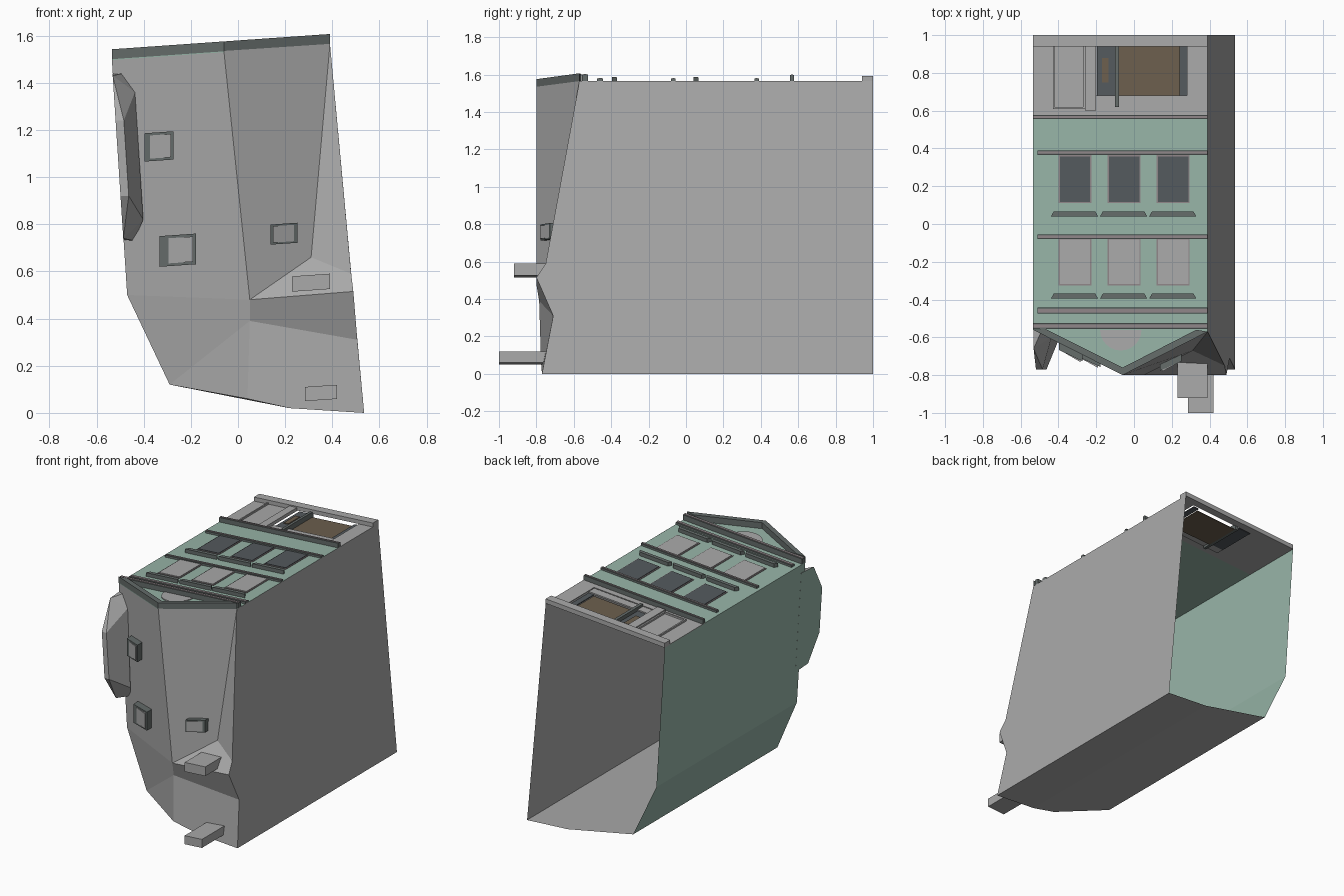
import bpy, bmesh, math

if "Cube" in bpy.data.objects:
    bpy.data.objects.remove(bpy.data.objects["Cube"])


def mat(name, r, g, b):
    m = bpy.data.materials.new(name)
    m.diffuse_color = (r, g, b, 1)
    m.use_nodes = True
    m.node_tree.nodes["Principled BSDF"].inputs["Base Color"].default_value = m.diffuse_color
    return m


GREY = mat("stone_grey", .40, .40, .40)
GREEN = mat("pale_green", .31, .46, .39)
SLATE = mat("slate_glass", .089, .102, .112)
TRIM = mat("dark_trim", .13, .15, .145)
BROWN = mat("shop_brown", .15, .114, .076)
MAUVE = mat("window_frame", .28, .24, .25)


def finish(name, bm, mats):
    bmesh.ops.recalc_face_normals(bm, faces=bm.faces)
    me = bpy.data.meshes.new(name)
    bm.to_mesh(me)
    bm.free()
    for m in mats:
        me.materials.append(m)
    ob = bpy.data.objects.new(name, me)
    bpy.context.collection.objects.link(ob)
    return ob


def zf(x):
    """Height of the tilted facade plane (the house lies on its back)."""
    return 1.5 + .07 * (x + .535)


def prism(name, pts, h0, h1, m, base=None):
    """Outline in x, y raised from h0 to h1 above the facade."""
    bm = bmesh.new()
    off = (lambda x: zf(x)) if base is None else (lambda x: base + .07 * x)
    lo = [bm.verts.new((x, y, off(x) + h0)) for x, y in pts]
    hi = [bm.verts.new((x, y, off(x) + h1)) for x, y in pts]
    bm.faces.new(lo)
    bm.faces.new(hi)
    n = len(pts)
    for i in range(n):
        j = (i + 1) % n
        bm.faces.new((lo[i], lo[j], hi[j], hi[i]))
    return finish(name, bm, [m])


def slab(name, x0, x1, y0, y1, h0, h1, m, base=None):
    return prism(name, [(x0, y0), (x1, y0), (x1, y1), (x0, y1)], h0, h1, m, base)


# House shell: walls, underside and folded roof, open at the ground end
V = {
    "A": (-.535, 1, 1.5), "B": (.39, 1, 1.565), "C": (.535, 1, 0),
    "D": (.22, 1, .02), "E": (-.29, 1, .12), "F": (-.47, 1, .5),
    "p1": (-.535, -.56, 1.5), "p2": (-.06, -.8, 1.535), "p3": (.39, -.57, 1.565),
    "p4": (.31, -.67, .66), "p5": (.48, -.75, .59), "p6": (.05, -.8, .48),
    "q5": (.489, -.80, .515), "p7": (.05, -.785, .39), "p8": (.506, -.71, .31),
    "p9": (.535, -.77, 0), "p10": (.22, -.77, .02), "p11": (.04, -.775, .06),
    "p12": (-.29, -.6, .12), "p13": (-.47, -.56, .5),
}
GREEN_FACES = ["A F p13 p1", "F E p12 p13"]
GREY_FACES = [
    "E D p10 p11 p12", "D C p9 p10", "B C p9 p8 q5 p5 p3",
    "p1 p2 p6 p13", "p13 p6 p7 p12", "p12 p7 p11", "p2 p3 p4 p6", "p3 p5 p4",
    "p6 p4 p5 q5", "p6 q5 p8 p7", "p7 p8 p9 p10 p11",
]
bm = bmesh.new()
vs = {k: bm.verts.new(c) for k, c in V.items()}
for idx, group in enumerate((GREY_FACES, GREEN_FACES)):
    for names in group:
        bm.faces.new([vs[k] for k in names.split()]).material_index = idx
finish("house_shell", bm, [GREY, GREEN])

# Upper facade with pediment, then the ground floor around the shop opening
prism("upper_facade", [(-.535, .56), (-.535, -.56), (-.06, -.8), (.39, -.57), (.39, .56)],
      -.004, 0, GREEN)
for x0, x1, y0, y1 in [(-.535, -.2, .56, 1), (.28, .39, .56, 1),
                       (-.2, .28, .56, .62), (-.2, .28, .95, 1)]:
    slab("ground_floor_wall", x0, x1, y0, y1, -.004, 0, GREY)

# Shop front: door glass, window surround and brown interior
slab("shop_interior", -.08, .24, .68, .94, -.03, -.024, BROWN)
slab("door_glass", -.195, -.1, .68, .96, -.02, -.014, SLATE)
slab("door_panel", -.17, -.135, .75, .88, -.013, -.008, BROWN)
slab("shop_window_side", .24, .28, .68, .95, -.02, -.014, SLATE)
slab("shop_window_base", -.2, .28, .62, .68, -.015, -.005, GREY)
slab("shop_mullion", -.1, -.08, .62, .95, -.03, .012, TRIM)
slab("shop_pilaster", -.26, -.2, .6, .98, 0, .02, GREY)
slab("base_plinth", -.535, .39, .94, 1, 0, .028, GREY)
for x in (-.43, -.27):
    slab("side_panel_edge", x, x + .01, .62, .96, 0, .012, GREY)
slab("side_panel_top", -.43, -.26, .61, .62, 0, .012, GREY)

# Two rows of three windows with sills
for y0, y1, pane in ((.11, .365, SLATE), (-.325, -.075, GREY)):
    for i in range(3):
        x = -.4 + i * .26
        slab("window_frame", x, x + .175, y0, y1, 0, .004, MAUVE)
        slab("window_pane", x + .007, x + .168, y0 + .007, y1 - .007, 0, .008, pane)
        s = y0 - .07
        prism("window_sill", [(x - .04, s), (x + .21, s), (x + .195, s + .026), (x - .025, s + .026)],
              0, .026, TRIM)

# Horizontal cornices
for x0, y0, y1, h in ((-.51, .365, .39, .014), (-.51, -.08, -.055, .014), (-.51, -.475, -.443, .014),
                      (-.535, .555, .578, .032), (-.535, -.555, -.525, .036)):
    slab("cornice", x0, .39, y0, y1, 0, h, TRIM)
    slab("cornice_fillet", x0, .39, y0 + .007, y1 - .007, h, h + .003, MAUVE)

# Raking cornices of the pediment and its half-round window
prism("raking_cornice_left", [(-.535, -.56), (-.06, -.8), (-.06, -.76), (-.47, -.555)], 0, .042, TRIM)
prism("raking_cornice_right", [(.39, -.57), (-.06, -.8), (-.06, -.76), (.33, -.56)], 0, .042, TRIM)
prism("half_round_window", [(-.07 + .11 * math.cos(math.pi * k / 12), -.56 - .11 * math.sin(math.pi * k / 12))
                            for k in range(13)], 0, .006, GREY)

# Side gable rising above the left wall: green outside, grey inside
bm = bmesh.new()
for z, y, inset in ((1.44, -.52, 0), (1.43, -.66, 0), (1.24, -.77, 0), (.92, -.77, 0), (.74, -.66, 0),
                    (.73, -.52, 0), (1.44, -.56, .045), (1.36, -.6, .09), (.82, -.62, .09), (.73, -.56, .045),
                    (1.24, -.77, .035), (.92, -.77, .035)):
    bm.verts.new((-.535 + .065 * (1.5 - z) - .001 + inset, y, z))
bmesh.ops.convex_hull(bm, input=bm.verts)
bmesh.ops.dissolve_limit(bm, angle_limit=.02, verts=bm.verts, edges=bm.edges)
bm.normal_update()
for f in bm.faces:
    f.material_index = 1 if f.normal.x < -.8 else 0
finish("side_gable", bm, [GREY, GREEN])

# Chimneys pointing away from the roof
slab("upper_chimney", .23, .39, -.92, -.7, .498, .563, GREY, 0)
slab("lower_chimney", .285, .42, -1, -.74, .03, .09, GREY, 0)

# Roof lights, each a dark rim with a pale panel following the slope
for cx, cz, w, h, yl, yr in ((-.335, 1.13, .125, .12, -.645, -.705),
                             (-.255, .69, .155, .13, -.665, -.735),
                             (.195, .76, .115, .085, -.755, -.705)):
    for name, k, d, m in (("roof_light_rim", 1, .022, TRIM), ("roof_light_panel", .82, .026, GREY)):
        a, b = cx - w * k / 2, cx + w * k / 2
        prism(name, [(a, yl + .03), (b, yr + .03), (b, yr - d), (a, yl - d)],
              -h * k / 2, h * k / 2, m, cz - .07 * cx)
